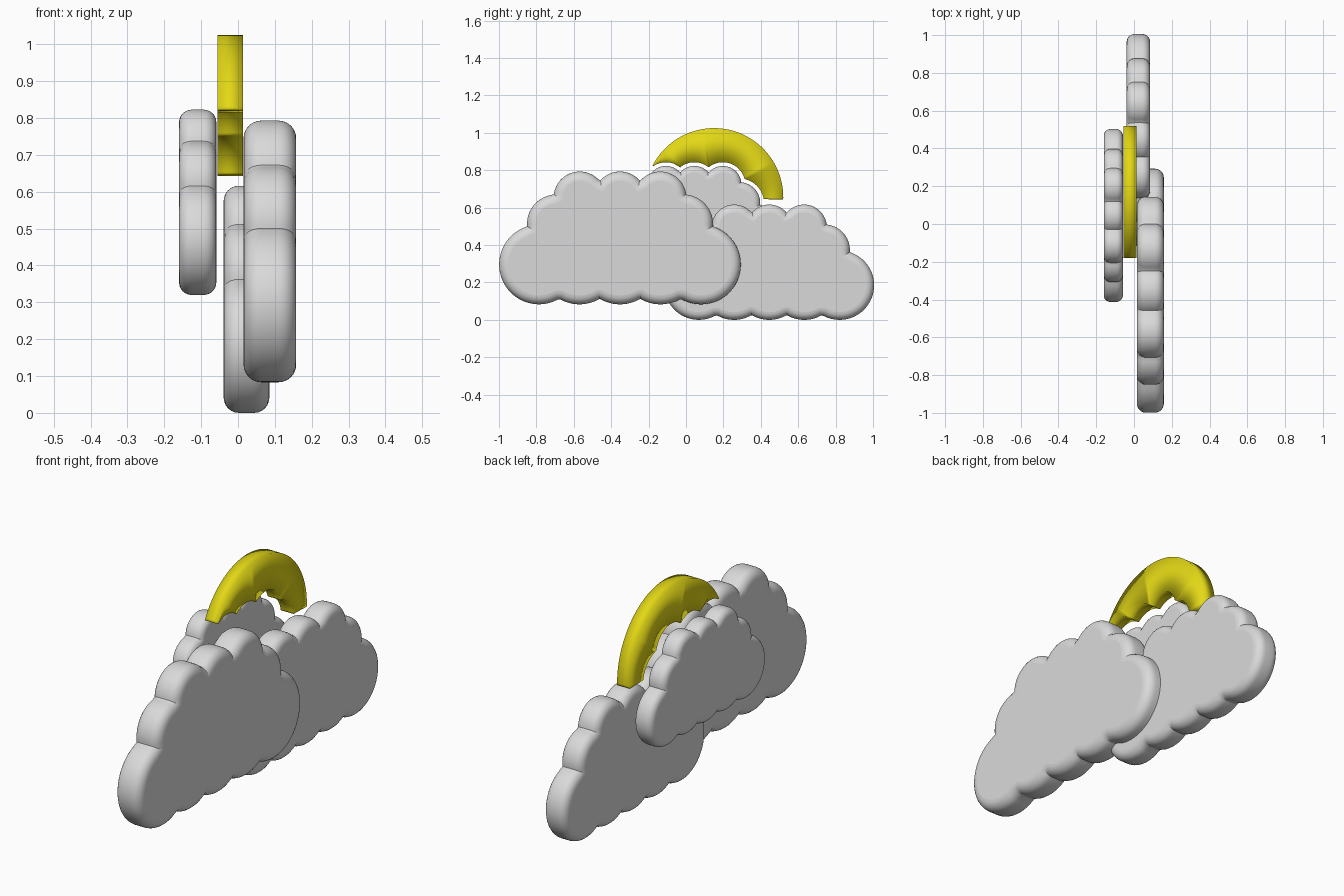
import bpy
import bmesh
from math import sin, cos, pi, radians, sqrt
from mathutils import Vector

if "Cube" in bpy.data.objects:
    bpy.data.objects.remove(bpy.data.objects["Cube"], do_unlink=True)


def material(name, colour):
    mat = bpy.data.materials.new(name)
    mat.use_nodes = True
    mat.diffuse_color = (*colour, 1)
    bsdf = next(n for n in mat.node_tree.nodes if n.type == 'BSDF_PRINCIPLED')
    bsdf.inputs["Base Color"].default_value = (*colour, 1)
    return mat


cloud_grey = material("cloud grey", (0.7, 0.7, 0.7))
sun_yellow = material("sun yellow", (0.77, 0.69, 0.008))

# Lobes of a full-size cloud: (y, height above its bottom, radius)
LOBES = [(0, 0.213, 0.213), (0, 0.57, 0.14)]
for side in (-1, 1):
    LOBES += [(side * 0.433, 0.213, 0.213), (side * 0.2165, 0.213, 0.213),
              (side * 0.34, 0.43, 0.157), (side * 0.215, 0.57, 0.14)]


def placed_lobes(y, z, scale, grow=0.0):
    return [(Vector((y + a * scale, z + b * scale)), r * scale + grow)
            for a, b, r in LOBES]


def reach(origin, angle, lobes):
    """Distance from origin to the far side of the lobes along a ray."""
    ray = Vector((cos(angle), sin(angle)))
    best = 0.0
    for centre, r in lobes:
        rel = centre - origin
        along = rel.dot(ray)
        inside = r * r - rel.length_squared + along * along
        if inside > 0:
            best = max(best, along + sqrt(inside))
    return best


def finish(bm, name, mat):
    bmesh.ops.recalc_face_normals(bm, faces=bm.faces)
    mesh = bpy.data.meshes.new(name)
    bm.to_mesh(mesh)
    bm.free()
    mesh.materials.append(mat)
    obj = bpy.data.objects.new(name, mesh)
    bpy.context.collection.objects.link(obj)
    return obj


def cloud(name, x_min, y, z, scale, rays=288, steps=6):
    """Scalloped slab with a rounded rim on both faces."""
    lobes = placed_lobes(y, z, scale)
    middle = Vector((y, z + 0.33 * scale))
    outline = []
    for i in range(rays):
        a = 2 * pi * i / rays
        outline.append(middle + Vector((cos(a), sin(a))) * reach(middle, a, lobes))
    inward = []
    for i, p in enumerate(outline):
        t1 = (p - outline[i - 1]).normalized()
        t2 = (outline[(i + 1) % rays] - p).normalized()
        t = t1 + t2
        mitre = Vector((-t.y, t.x)).normalized()
        inward.append(mitre / max(0.6, mitre.dot(Vector((-t1.y, t1.x)))))
    thick, rim = 0.143 * scale, 0.048 * scale
    # Rim profile: (x, inset)
    quarter = [(rim * (1 - cos(k * pi / 2 / steps)), rim * (1 - sin(k * pi / 2 / steps)))
               for k in range(steps + 1)]
    profile = quarter + [(thick - dx, inset) for dx, inset in reversed(quarter)]
    bm = bmesh.new()
    rings = []
    for dx, inset in profile:
        pts = [p + n * inset for p, n in zip(outline, inward)]
        rings.append([bm.verts.new((x_min + dx, p.x, p.y)) for p in pts])
    for ra, rb in zip(rings, rings[1:]):
        for i in range(rays):
            j = (i + 1) % rays
            bm.faces.new((ra[i], ra[j], rb[j], rb[i])).smooth = True
    bm.faces.new(rings[0])
    bm.faces.new(rings[-1])
    bm.normal_update()
    bmesh.ops.recalc_face_normals(bm, faces=bm.faces)
    for e in bm.edges:
        e.smooth = e.calc_face_angle(0) < radians(25)
    return finish(bm, name, cloud_grey)


# Three overlapping clouds: left edge of slab, centre, bottom, scale
MIDDLE = (0.445, 0.0, 0.868)
SMALL = (0.045, 0.32, 0.708)
cloud("large_cloud", 0.015, -0.353, 0.083, 1.0)
cloud("middle_cloud", -0.039, *MIDDLE)
cloud("small_cloud", -0.16, *SMALL)

# Sun: part of a disc, cut back to leave a narrow gap around the clouds
centre, radius = Vector((0.15, 0.655)), 0.37
gap_lobes = placed_lobes(*SMALL, grow=0.02)
bm = bmesh.new()
sections = []
count = 96
for i in range(count + 1):
    a = radians(-2 + 155 * i / count)
    ray = Vector((cos(a), sin(a)))
    inner = centre + ray * min(reach(centre, a, gap_lobes), radius - 0.004)
    outer = centre + ray * radius
    sections.append([bm.verts.new((x, p.x, p.y)) for x, p in
                     ((-0.056, inner), (-0.056, outer), (0.014, outer), (0.014, inner))])
for s, t in zip(sections, sections[1:]):
    for k in range(4):
        m = (k + 1) % 4
        bm.faces.new((s[k], s[m], t[m], t[k]))
bm.faces.new(sections[0])
bm.faces.new(sections[-1])
for f in bm.faces:
    f.smooth = True
finish(bm, "sun", sun_yellow)
